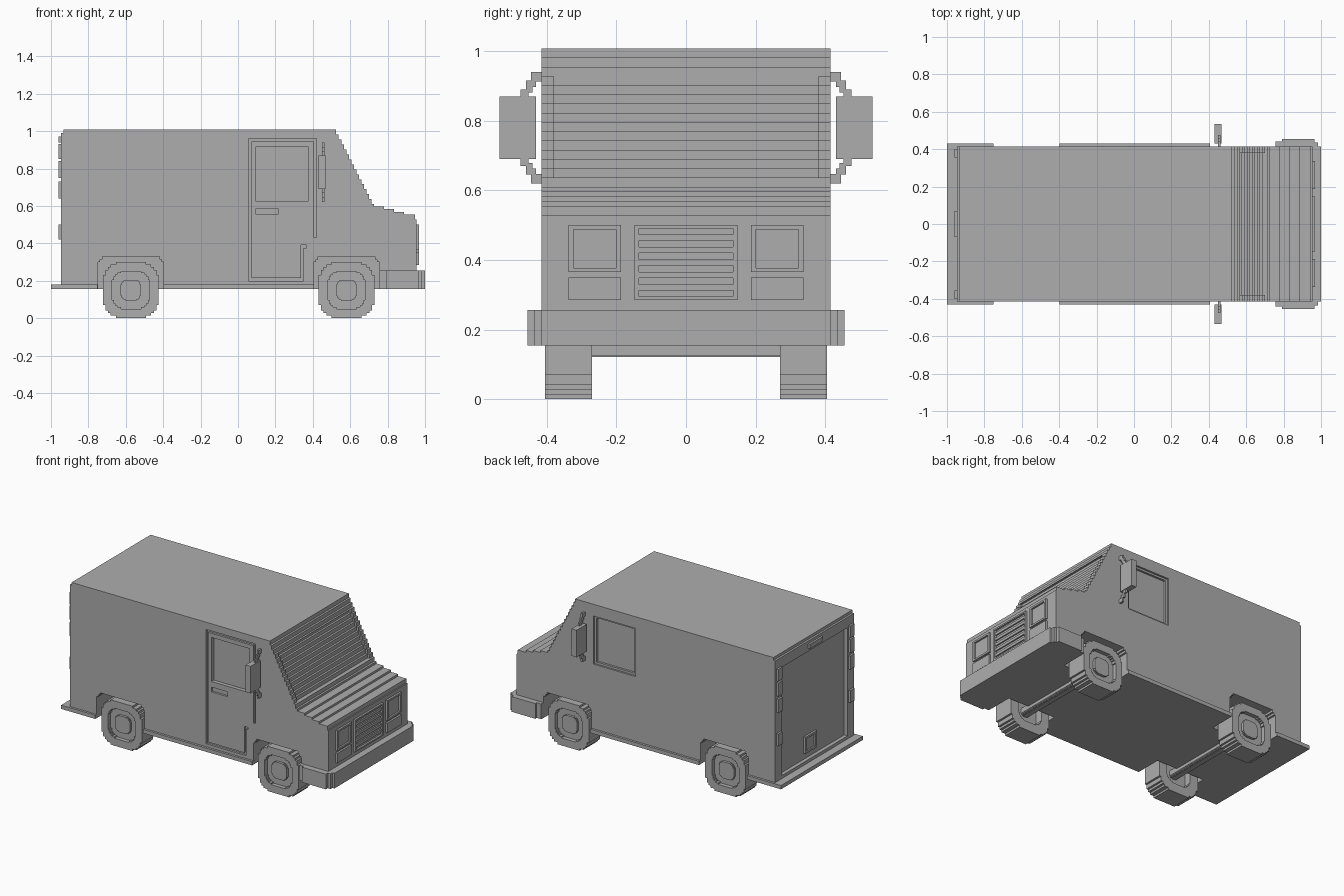
import bpy
import bmesh

old = bpy.data.objects.get("Cube")
if old:
    bpy.data.objects.remove(old, do_unlink=True)

grey = bpy.data.materials.new("plain grey")
grey.use_nodes = True
COLOUR = (0.42, 0.42, 0.42, 1)
grey.diffuse_color = COLOUR
for node in grey.node_tree.nodes:
    if node.type == 'BSDF_PRINCIPLED':
        node.inputs["Base Color"].default_value = COLOUR


def loft(name, axis, pts, rings):
    """Stack scaled copies of an outline along an axis; rings = (scale, position)."""
    bm = bmesh.new()
    ca = (min(p[0] for p in pts) + max(p[0] for p in pts)) / 2
    cb = (min(p[1] for p in pts) + max(p[1] for p in pts)) / 2
    loops = []
    for s, t in rings:
        loop = []
        for a, b in pts:
            a, b = ca + (a - ca) * s, cb + (b - cb) * s
            co = {'x': (t, a, b), 'y': (a, t, b), 'z': (a, b, t)}[axis]
            loop.append(bm.verts.new(co))
        loops.append(loop)
    n = len(pts)
    for low, high in zip(loops, loops[1:]):
        for i in range(n):
            j = (i + 1) % n
            bm.faces.new((low[i], low[j], high[j], high[i]))
    bm.faces.new(loops[0])
    bm.faces.new(loops[-1])
    bmesh.ops.recalc_face_normals(bm, faces=bm.faces)
    mesh = bpy.data.meshes.new(name)
    bm.to_mesh(mesh)
    bm.free()
    mesh.materials.append(grey)
    ob = bpy.data.objects.new(name, mesh)
    bpy.context.collection.objects.link(ob)
    return ob


def prism(name, axis, pts, lo, hi):
    return loft(name, axis, pts, [(1, lo), (1, hi)])


def rect(a0, a1, b0, b1):
    return [(a0, b0), (a0, b1), (a1, b1), (a1, b0)]


def stair(p, q, n, down_first=True):
    """Stepped line from p to q."""
    da, db = (q[0] - p[0]) / n, (q[1] - p[1]) / n
    out = [p]
    for i in range(n):
        a, b = p[0] + da * i, p[1] + db * i
        out.append((a, b + db) if down_first else (a + da, b))
        out.append((a + da, b + db))
    return out


def cut(target, cutter):
    cutter.hide_render = True
    mod = target.modifiers.new("cut", 'BOOLEAN')
    mod.operation = 'DIFFERENCE'
    mod.solver = 'EXACT'
    mod.object = cutter
    bpy.context.view_layer.objects.active = target
    bpy.ops.object.modifier_apply(modifier=mod.name)
    bpy.data.objects.remove(cutter, do_unlink=True)


WIDE = 0.415      # half width of the body
FLOOR = 0.155
AXLES = {"rear": -0.573, "front": 0.58}

# Body shell with stepped windscreen and bonnet
screen = stair((0.525, 1.008), (0.728, 0.61), 15)
profile = [(-0.947, FLOOR)]
profile += stair((-0.947, 0.97), (-0.92, 1.008), 2)
profile += screen
profile += stair((0.728, 0.61), (0.94, 0.555), 4)[1:]
profile += stair((0.94, 0.555), (0.955, 0.5), 2, False)[1:]
profile += [(0.955, FLOOR)]
body = prism("body", 'y', profile, -WIDE, WIDE)

# Recessed windscreen
glass = [p for p in screen if 0.62 < p[1] < 0.935]
top, low = glass[0][1], glass[-1][1]
cut(body, prism("windscreen_cutter", 'y',
                [(x - 0.014, z) for x, z in glass] + [(0.9, low), (0.9, top)],
                -0.38, 0.38))

# Side recesses
quarter = [(0.467, low), (0.467, top)] + [(x - 0.038, z) for x, z in glass]
for s in (-1, 1):
    def side_cut(pts, depth):
        cut(body, prism("side_cutter", 'y', pts, s * (WIDE - depth), s * (WIDE + 0.1)))

    side_cut(quarter, 0.014)
    if s > 0:
        side_cut(rect(0.08, 0.39, 0.61, 0.93), 0.012)
    side_cut(rect(0.095, 0.375, 0.624, 0.917), 0.026)

    # Wheel arches
    for x in AXLES.values():
        left = [(x - 0.176, 0.05)] + stair((x - 0.176, 0.285), (x - 0.14, 0.33), 3)
        right = [(2 * x - a, b) for a, b in reversed(left)]
        cut(body, prism("arch_cutter", 'y', left + right, s * 0.255, s * 0.6))

# Door outline groove and handle recess on the right side
groove = [(0.35, 0.2), (0.056, 0.2), (0.056, 0.96), (0.42, 0.96), (0.42, 0.43),
          (0.405, 0.43), (0.405, 0.945), (0.071, 0.945), (0.071, 0.215),
          (0.337, 0.215), (0.337, 0.39), (0.365, 0.39), (0.365, 0.375), (0.35, 0.375)]
for pts in (groove, rect(0.095, 0.215, 0.555, 0.587)):
    cut(body, prism("door_cutter", 'y', pts, -0.6, 0.014 - WIDE))

# Rear door recess, handle and tab
cut(body, prism("rear_door_cutter", 'x', rect(-0.345, 0.345, 0.2, 0.92), -1.2, -0.922))
loft("rear_door_handle", 'x', rect(-0.04, 0.08, 0.24, 0.35),
     [(1, -0.91), (1, -0.936), (0.75, -0.936), (0.75, -0.926)])
prism("rear_top_tab", 'x', rect(-0.07, 0.07, 0.94, 0.97), -0.96, -0.94)

# Stacked rear lamps
for s, side in ((-1, "right"), (1, "left")):
    for i, (z0, z1) in enumerate(((0.85, 0.93), (0.75, 0.84), (0.64, 0.73), (0.42, 0.5))):
        prism(f"rear_lamp_{side}_{i}", 'x', rect(s * 0.355, s * 0.4, z0, z1), -0.96, -0.94)

# Rear step and side sills
prism("rear_step", 'x', rect(-0.43, 0.43, FLOOR, 0.18), -1, -0.94)
for s, side in ((-1, "right"), (1, "left")):
    for part, x0, x1 in (("rear", -0.95, -0.75), ("middle", -0.397, 0.405)):
        prism(f"{part}_sill_{side}", 'x', rect(s * 0.4, s * 0.43, FLOOR, 0.18), x0, x1)

# Wrap-around front bumper
half = [(0.757, 0.44), (0.79, 0.44), (0.79, 0.455), (0.94, 0.455), (0.965, 0.455),
        (0.965, 0.435), (0.985, 0.435), (0.985, 0.415), (1, 0.415)]
prism("front_bumper", 'z', half + [(x, -y) for x, y in reversed(half)], FLOOR, 0.256)

# Framed lamps and grille
FRAME = [(1, 0.945), (1, 0.968)]
for s, side in ((-1, "right"), (1, "left")):
    for part, z0, z1 in (("headlight", 0.365, 0.5), ("indicator", 0.285, 0.35)):
        inner = [(0.82, 0.968), (0.82, 0.956)] if part == "headlight" else []
        loft(f"{part}_{side}", 'x', rect(s * 0.187, s * 0.337, z0, z1), FRAME + inner)
loft("grille", 'x', rect(-0.148, 0.148, 0.285, 0.5), FRAME + [(0.91, 0.968), (0.91, 0.95)])
for i in range(5):
    z = 0.312 + i * 0.036
    prism(f"grille_slat_{i}", 'x', rect(-0.136, 0.136, z, z + 0.018), 0.945, 0.964)

# Mirrors on stepped brackets
for s, side in ((-1, "right"), (1, "left")):
    prism(f"mirror_{side}", 'x', rect(s * 0.43, s * 0.535, 0.69, 0.87), 0.43, 0.467)
    for part, z, d in (("upper", 0.94, -1), ("lower", 0.62, 1)):
        outer = stair((0.445, z), (0.49, z + d * 0.075), 3)
        inner = stair((0.43, z + d * 0.027), (0.463, z + d * 0.075), 3)
        arm = [(0.4, z)] + outer + inner[::-1] + [(0.4, z + d * 0.027)]
        prism(f"mirror_arm_{part}_{side}", 'x', [(s * a, b) for a, b in arm], 0.45, 0.463)

# Wheels and axles
corner = [(0.149, 0.08), (0.136, 0.08), (0.136, 0.108), (0.123, 0.108), (0.123, 0.123),
          (0.108, 0.123), (0.108, 0.136), (0.08, 0.136), (0.08, 0.149)]
outline = []
for i in range(4):
    outline += corner
    corner = [(-b, a) for a, b in corner]
for end, x in AXLES.items():
    ring = [(x + a, 0.15 + b) for a, b in outline]
    for s, side in ((-1, "right"), (1, "left")):
        steps = [(0.6, 0.32), (0.6, 0.27), (1, 0.27), (1, 0.405), (0.67, 0.405),
                 (0.67, 0.378), (0.37, 0.378), (0.37, 0.395)]
        loft(f"{end}_wheel_{side}", 'y', ring, [(k, s * t) for k, t in steps])
    rod = [(x + a * 0.19, 0.15 + b * 0.19) for a, b in outline]
    prism(f"{end}_axle", 'y', rod, -0.33, 0.33)
